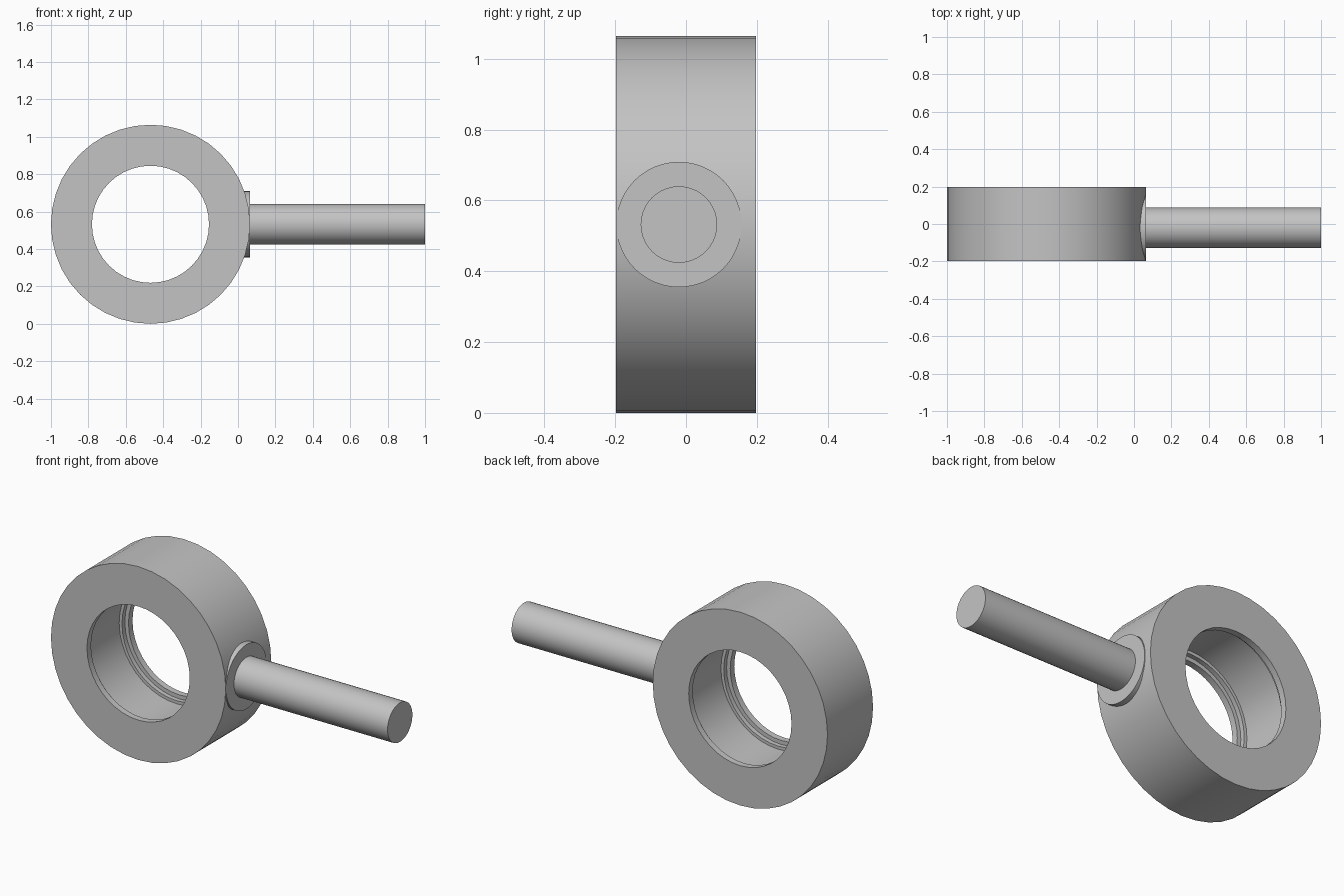
import bpy, bmesh, math
from mathutils import Matrix

if "Cube" in bpy.data.objects:
    bpy.data.objects.remove(bpy.data.objects["Cube"], do_unlink=True)

steel = bpy.data.materials.new("grey_metal")
steel.use_nodes = True
grey = (0.55, 0.55, 0.55, 1)
steel.diffuse_color = grey
steel.node_tree.nodes["Principled BSDF"].inputs["Base Color"].default_value = grey

CENTRE_X, CENTRE_Z = -0.468, 0.532
OUTER, HALF = 0.532, 0.198


def finish(name, bm):
    bmesh.ops.recalc_face_normals(bm, faces=bm.faces)
    mesh = bpy.data.meshes.new(name)
    bm.to_mesh(mesh)
    bm.free()
    mesh.materials.append(steel)
    obj = bpy.data.objects.new(name, mesh)
    bpy.context.collection.objects.link(obj)
    bpy.ops.object.select_all(action='DESELECT')
    obj.select_set(True)
    bpy.context.view_layer.objects.active = obj
    bpy.ops.object.shade_smooth_by_angle(angle=math.radians(30))
    return obj


def lathe_ring(name, profile, steps):
    """Sweep a closed (radius, y) profile around the ring's y axis."""
    bm = bmesh.new()
    loops = []
    for i in range(steps):
        a = 2 * math.pi * i / steps
        loops.append([bm.verts.new((CENTRE_X + r * math.cos(a), y,
                                    CENTRE_Z + r * math.sin(a)))
                      for r, y in profile])
    n = len(profile)
    for i in range(steps):
        here, after = loops[i], loops[(i + 1) % steps]
        for j in range(n):
            k = (j + 1) % n
            bm.faces.new((here[j], here[k], after[k], after[j]))
    return finish(name, bm)


def rod_along_x(name, radius, x0, x1, y, steps):
    bm = bmesh.new()
    place = (Matrix.Translation(((x0 + x1) / 2, y, CENTRE_Z))
             @ Matrix.Rotation(math.pi / 2, 4, 'Y'))
    bmesh.ops.create_cone(bm, cap_ends=True, segments=steps, radius1=radius,
                          radius2=radius, depth=x1 - x0, matrix=place)
    return finish(name, bm)


# Ring housing: thin lips at both ends, stepped recess between them
half_bore = [(0.313, HALF), (0.313, HALF - 0.035), (0.335, HALF - 0.035),
             (0.335, HALF - 0.06), (0.352, HALF - 0.06)]
bore = half_bore + [(r, -y) for r, y in reversed(half_bore)]
lathe_ring("ring_housing", bore + [(OUTER, -HALF), (OUTER, HALF)], 40)

# Round boss on the ring's side, and the handle rod growing out of it
rod_along_x("side_boss", 0.177, -0.05, 0.065, -0.02, 48)
rod_along_x("handle_rod", 0.108, -0.02, 1.0, -0.02, 40)
